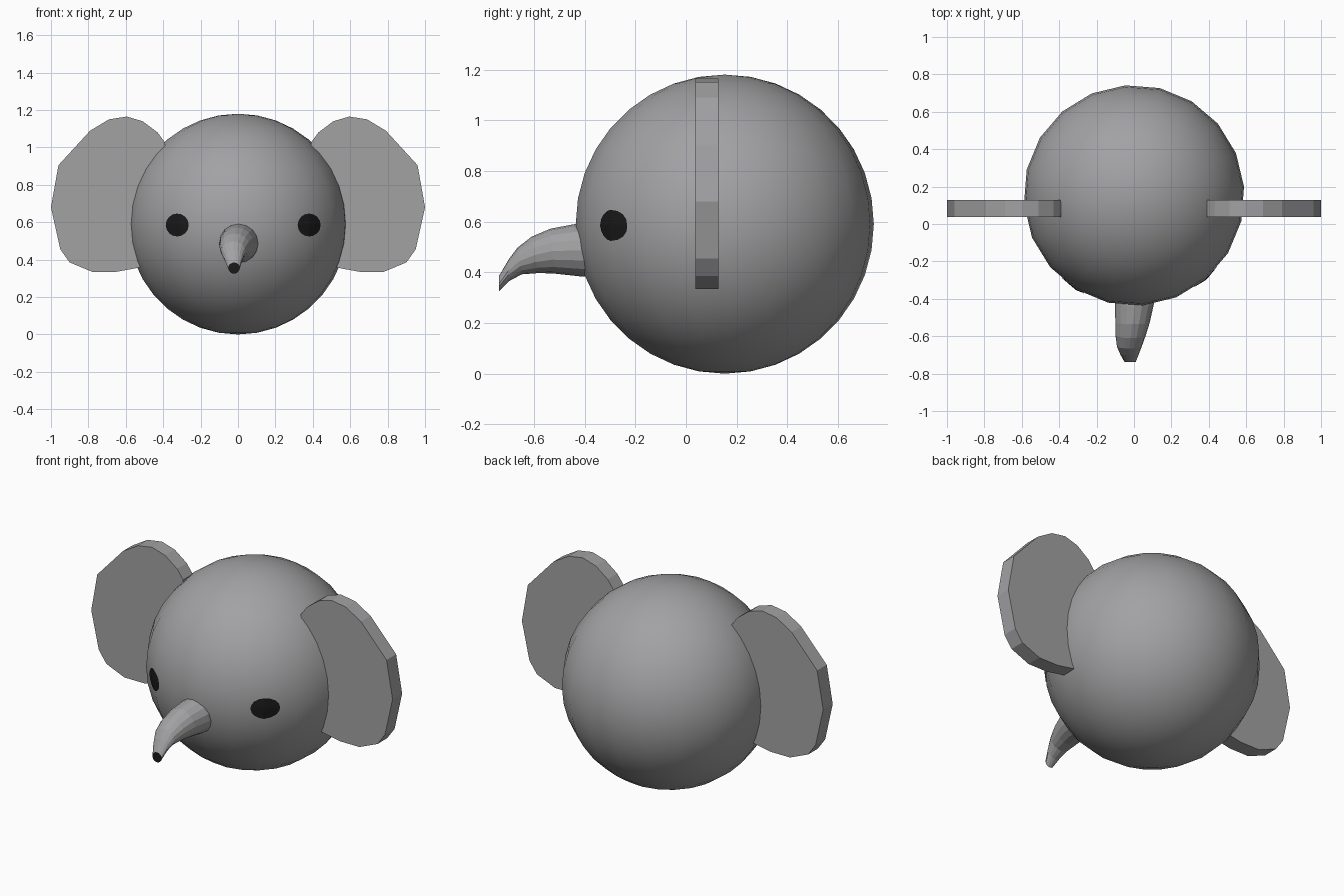
import bpy, bmesh, math
from mathutils import Vector, Matrix
from mathutils.bvhtree import BVHTree

if "Cube" in bpy.data.objects:
    bpy.data.objects.remove(bpy.data.objects["Cube"])


def material(name, color):
    m = bpy.data.materials.new(name)
    m.diffuse_color = (*color, 1)
    m.use_nodes = True
    m.node_tree.nodes["Principled BSDF"].inputs["Base Color"].default_value = m.diffuse_color
    return m


grey = material("elephant grey", (0.36, 0.36, 0.37))
black = material("matte black", (0.01, 0.01, 0.01))


def add_object(name, bm, mats, smooth=False):
    me = bpy.data.meshes.new(name)
    for f in bm.faces:
        f.smooth = smooth
    bm.to_mesh(me)
    bm.free()
    for m in mats:
        me.materials.append(m)
    ob = bpy.data.objects.new(name, me)
    bpy.context.collection.objects.link(ob)
    return ob


# Head: smooth ball, 20 sides around
bm = bmesh.new()
head_matrix = Matrix.Translation((0, 0.153, 0.59)) @ Matrix.Rotation(math.radians(4.5), 4, 'Z')
bmesh.ops.create_uvsphere(bm, u_segments=20, v_segments=18, radius=0.59, matrix=head_matrix)
head_tree = BVHTree.FromBMesh(bm)
add_object("head", bm, [grey], smooth=True)

# Ears: flat slabs, inner edge buried in the head
EAR = [(0.39, 1.025), (0.43, 1.08), (0.51, 1.14), (0.595, 1.165), (0.69, 1.15),
       (0.79, 1.09), (0.96, 0.905), (1.0, 0.68), (0.95, 0.455), (0.90, 0.385),
       (0.78, 0.335), (0.65, 0.335), (0.53, 0.357), (0.45, 0.40)]
for name, side in (("left_ear", -1), ("right_ear", 1)):
    bm = bmesh.new()
    face = bm.faces.new([bm.verts.new((side * x, 0.037, z)) for x, z in EAR])
    ext = bmesh.ops.extrude_face_region(bm, geom=[face], use_keep_orig=True)
    moved = [v for v in ext["geom"] if isinstance(v, bmesh.types.BMVert)]
    bmesh.ops.translate(bm, verts=moved, vec=(0, 0.091, 0))
    bmesh.ops.recalc_face_normals(bm, faces=bm.faces)
    add_object(name, bm, [grey])

# Trunk: tapered rings along a bent path (x, top y, top z, bottom y, bottom z, half width)
TRUNK = [(0.005, -0.30, 0.595, -0.30, 0.378, 0.109),
         (0.003, -0.44, 0.590, -0.41, 0.383, 0.104),
         (-0.008, -0.535, 0.572, -0.52, 0.395, 0.092),
         (-0.018, -0.61, 0.540, -0.58, 0.397, 0.081),
         (-0.025, -0.665, 0.497, -0.648, 0.392, 0.066),
         (-0.024, -0.70, 0.450, -0.70, 0.364, 0.048),
         (-0.021, -0.738, 0.385, -0.738, 0.325, 0.030)]
SIDES = 16
bm = bmesh.new()
rings = []
for x, ty, tz, by, bz, w in TRUNK:
    mid = Vector((x, (ty + by) / 2, (tz + bz) / 2))
    up = Vector((0, (ty - by) / 2, (tz - bz) / 2))
    angles = [2 * math.pi * i / SIDES for i in range(SIDES)]
    rings.append([bm.verts.new(mid + Vector((w, 0, 0)) * math.cos(a) + up * math.sin(a))
                  for a in angles])
for r0, r1 in zip(rings, rings[1:]):
    for i in range(SIDES):
        j = (i + 1) % SIDES
        bm.faces.new((r0[i], r0[j], r1[j], r1[i]))
bm.faces.new(rings[0])
tip = bm.faces.new(rings[-1])
tip.material_index = 1  # dark trunk opening
bmesh.ops.recalc_face_normals(bm, faces=bm.faces)
add_object("trunk", bm, [grey, black])

# Eyes: thin round patches laid onto the head surface
for name, cx in (("left_eye", -0.323), ("right_eye", 0.378)):
    bm = bmesh.new()

    def on_head(x, z):
        hit = head_tree.ray_cast(Vector((x, -2, z)), Vector((0, 1, 0)))
        return bm.verts.new(hit[0] + hit[1] * 0.004)

    centre = on_head(cx, 0.585)
    loops = [[on_head(cx + r * math.cos(2 * math.pi * i / 16),
                      0.585 + r * math.sin(2 * math.pi * i / 16)) for i in range(16)]
             for r in (0.02, 0.041, 0.061)]
    for i in range(16):
        j = (i + 1) % 16
        bm.faces.new((centre, loops[0][i], loops[0][j]))
        for a, b in zip(loops, loops[1:]):
            bm.faces.new((a[i], b[i], b[j], a[j]))
    add_object(name, bm, [black])
